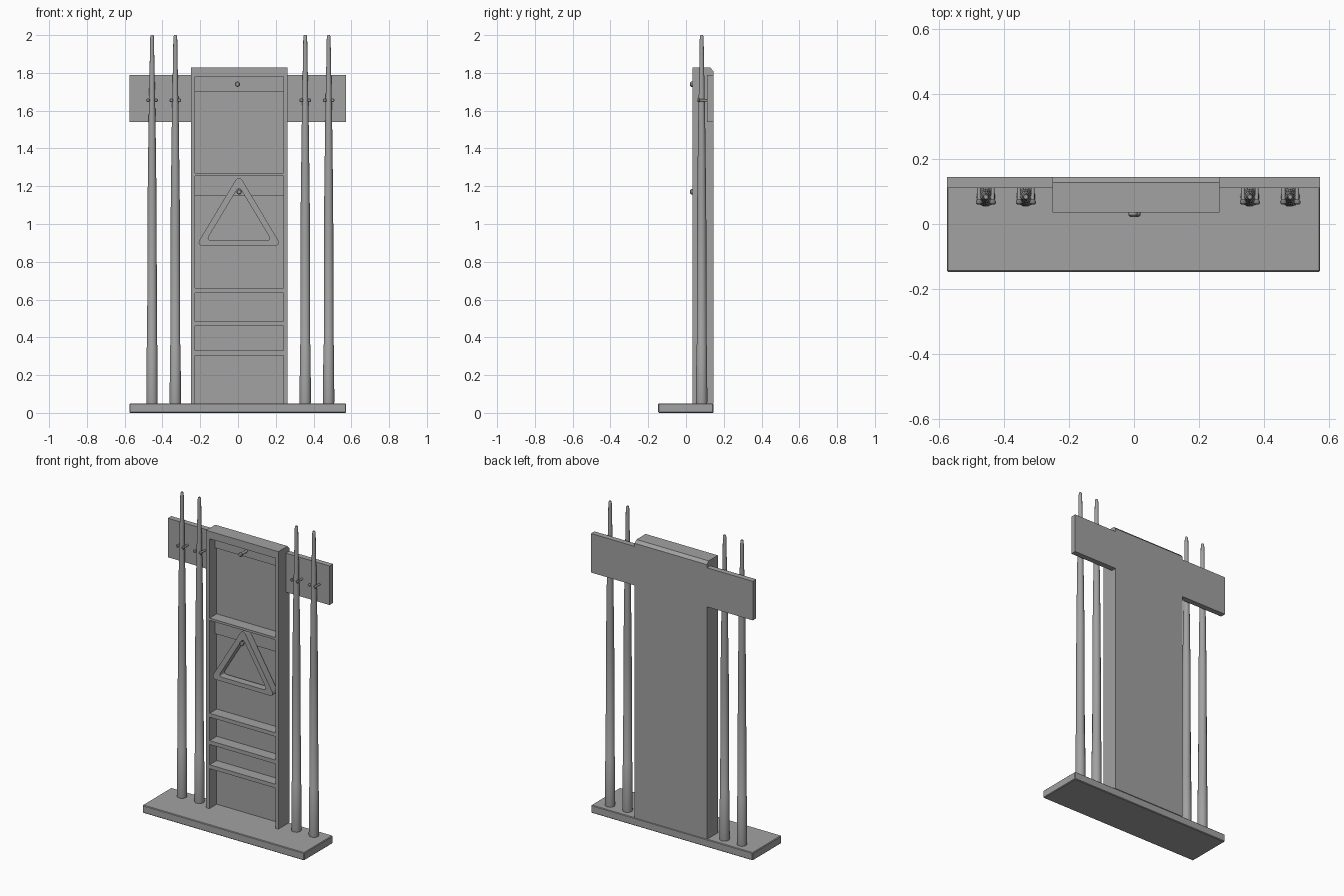
import bpy, bmesh, math
from mathutils import Vector, Matrix

if "Cube" in bpy.data.objects:
    bpy.data.objects.remove(bpy.data.objects["Cube"])

grey = bpy.data.materials.new("plain_grey")
grey.use_nodes = True
grey.diffuse_color = (0.36, 0.36, 0.36, 1)
grey.node_tree.nodes["Principled BSDF"].inputs["Base Color"].default_value = (0.36, 0.36, 0.36, 1)


def finish(name, bm, smooth=False):
    bmesh.ops.recalc_face_normals(bm, faces=bm.faces)
    mesh = bpy.data.meshes.new(name)
    bm.to_mesh(mesh)
    bm.free()
    mesh.materials.append(grey)
    obj = bpy.data.objects.new(name, mesh)
    bpy.context.collection.objects.link(obj)
    if smooth:
        bpy.ops.object.select_all(action="DESELECT")
        obj.select_set(True)
        bpy.context.view_layer.objects.active = obj
        bpy.ops.object.shade_smooth_by_angle(angle=math.radians(35))
    return obj


def box(name, x, y, z, bevel=0):
    """Box from (min, max) pairs along each axis."""
    bm = bmesh.new()
    bmesh.ops.create_cube(bm, size=1)
    for v in bm.verts:
        v.co = [p[0] if c < 0 else p[1] for c, p in zip(v.co, (x, y, z))]
    if bevel:
        bmesh.ops.bevel(bm, geom=bm.edges[:], offset=bevel, segments=1, affect="EDGES")
    return finish(name, bm)


def lathe(name, profile, origin, forward=False, sides=20):
    """Revolve (radius, height) points; forward aims the axis at the front."""
    bm = bmesh.new()
    rings = []
    for r, h in profile:
        angles = [math.tau * i / sides for i in range(sides)]
        rings.append([bm.verts.new((r * math.cos(a), r * math.sin(a), h)) for a in angles])
    for low, high in zip(rings, rings[1:]):
        for i in range(sides):
            j = (i + 1) % sides
            bm.faces.new((low[i], low[j], high[j], high[i]))
    bm.faces.new(rings[0])
    bm.faces.new(rings[-1])
    if forward:
        bm.transform(Matrix.Rotation(math.pi / 2, 4, "X"))
    bm.transform(Matrix.Translation(origin))
    return finish(name, bm, True)


def rounded(corners, radius, steps=6):
    """Replace each corner by a short curve."""
    points = []
    for i, c in enumerate(corners):
        c = Vector(c)
        a = c + (Vector(corners[i - 1]) - c).normalized() * radius
        b = c + (Vector(corners[(i + 1) % len(corners)]) - c).normalized() * radius
        for k in range(steps + 1):
            t = k / steps
            points.append(a * (1 - t) ** 2 + c * (2 * t * (1 - t)) + b * t * t)
    return points


# Foot and wall boards
FRONT, WALL, BACK = 0.035, 0.11, 0.145
LEFT, RIGHT = -0.25, 0.262
INNER = (LEFT + 0.022, RIGHT - 0.022)
box("base", (-0.575, 0.572), (-0.147, BACK), (0, 0.05), 0.004)
box("right_wing_board", (-0.575, LEFT), (WALL, BACK), (1.54, 1.79))
box("left_wing_board", (RIGHT, 0.572), (WALL, BACK), (1.54, 1.79))

# Cabinet
box("cabinet_back", INNER, (WALL, BACK), (0.05, 1.78))
box("right_side_panel", (LEFT, INNER[0]), (FRONT, BACK), (0.05, 1.78))
box("left_side_panel", (INNER[1], RIGHT), (FRONT, BACK), (0.05, 1.78))
bm = bmesh.new()
outline = [(FRONT, 1.78), (BACK, 1.78), (BACK, 1.81), (0.128, 1.828), (FRONT, 1.828)]
ends = [[bm.verts.new((x, y, z)) for y, z in outline] for x in (LEFT, RIGHT)]
for end in ends:
    bm.faces.new(end)
for i in range(len(outline)):
    bm.faces.new((ends[0][i - 1], ends[0][i], ends[1][i], ends[1][i - 1]))
finish("cabinet_top", bm)
for n, (low, high) in enumerate([(0.305, 0.33), (0.46, 0.485), (0.635, 0.66), (1.255, 1.27)]):
    box(f"shelf_{n + 1}", INNER, (FRONT + 0.003, WALL), (low, high))

# Hanging rails with pegs
for name, low, high, peg_x, peg_z in (("upper", 1.70, 1.78, -0.003, 1.74),
                                      ("lower", 1.15, 1.255, 0.006, 1.17)):
    box(name + "_rail", INNER, (0.092, WALL), (low, high))
    lathe(name + "_peg", [(0.008, 0), (0.008, 0.056), (0.014, 0.06), (0.014, 0.068), (0.009, 0.073)],
          (peg_x, 0.095, peg_z), True, 16)

# Triangular rack
outer = rounded([(-0.222, 0.885), (0.23, 0.885), (0.005, 1.262)], 0.04)
inner = rounded([(-0.168, 0.912), (0.178, 0.912), (0.005, 1.2)], 0.03)
bm = bmesh.new()
loops = [[bm.verts.new((p.x, y, p.y)) for p in pts]
         for pts, y in ((outer, 0.042), (outer, 0.09), (inner, 0.09), (inner, 0.042))]
for k in range(4):
    a, b = loops[k], loops[(k + 1) % 4]
    for i in range(len(a)):
        bm.faces.new((a[i - 1], a[i], b[i], b[i - 1]))
finish("triangle_rack", bm, True)

# Cues with their holding clips
cue_profile = [(0.029, 0.05), (0.030, 0.06), (0.028, 0.358), (0.026, 0.362), (0.024, 1.1),
               (0.019, 1.5), (0.0115, 1.9), (0.0105, 1.975), (0.009, 1.995), (0.006, 2.0)]
for n, x in enumerate((-0.455, -0.332, 0.356, 0.48)):
    lathe(f"cue_{n + 1}", cue_profile, (x, 0.083, 0))
    for side in (-1, 1):
        lathe(f"clip_{n + 1}_{'right' if side < 0 else 'left'}",
              [(0.006, 0), (0.006, 0.035), (0.010, 0.04), (0.010, 0.046), (0.006, 0.05)],
              (x + side * 0.021, WALL, 1.655), True, 12)
